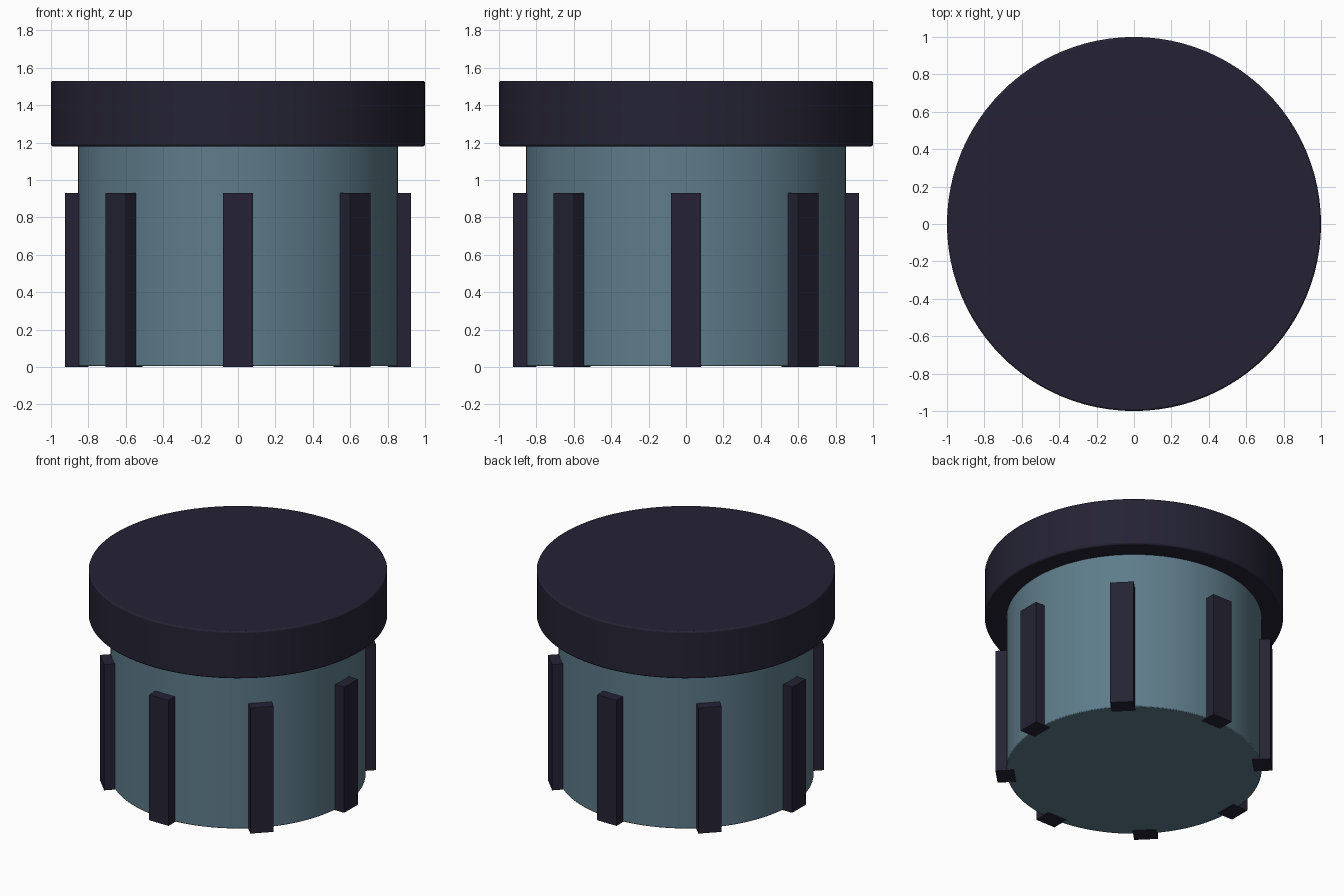
import bpy
import math

cube = bpy.data.objects.get("Cube")
if cube:
    bpy.data.objects.remove(cube, do_unlink=True)


def material(name, rgb):
    mat = bpy.data.materials.new(name)
    mat.use_nodes = True
    mat.diffuse_color = (*rgb, 1)
    mat.node_tree.nodes["Principled BSDF"].inputs["Base Color"].default_value = (*rgb, 1)
    return mat


navy = material("dark navy", (0.018, 0.0165, 0.034))
slate = material("slate blue", (0.112, 0.203, 0.258))


def finish(obj, name, mat, bevel):
    obj.name = name
    obj.data.materials.append(mat)
    mod = obj.modifiers.new("soft edge", 'BEVEL')
    mod.width = bevel
    mod.segments = 2
    mod.limit_method = 'ANGLE'
    mod.angle_limit = math.radians(40)


def drum(name, radius, bottom, top, mat, bevel):
    bpy.ops.mesh.primitive_cylinder_add(vertices=96, radius=radius, depth=top - bottom,
                                        location=(0, 0, (bottom + top) / 2))
    bpy.ops.object.shade_smooth_by_angle(angle=math.radians(35))
    finish(bpy.context.object, name, mat, bevel)


# Jar body reaching up into the lid, and the wide flat lid
drum("jar_body", 0.855, 0.004, 1.25, slate, 0.006)
drum("lid", 1.0, 1.18, 1.53, navy, 0.01)

# Eight upright grip ribs around the body
RIBS, INNER, OUTER, WIDTH, HEIGHT = 8, 0.80, 0.925, 0.16, 0.93
for i in range(RIBS):
    angle = i * math.tau / RIBS
    mid = (INNER + OUTER) / 2
    bpy.ops.mesh.primitive_cube_add(
        size=1, location=(mid * math.cos(angle), mid * math.sin(angle), HEIGHT / 2),
        rotation=(0, 0, angle))
    rib = bpy.context.object
    rib.scale = (OUTER - INNER, WIDTH, HEIGHT)
    bpy.ops.object.transform_apply(location=False, rotation=False, scale=True)
    finish(rib, f"grip_rib_{i + 1}", navy, 0.003)
